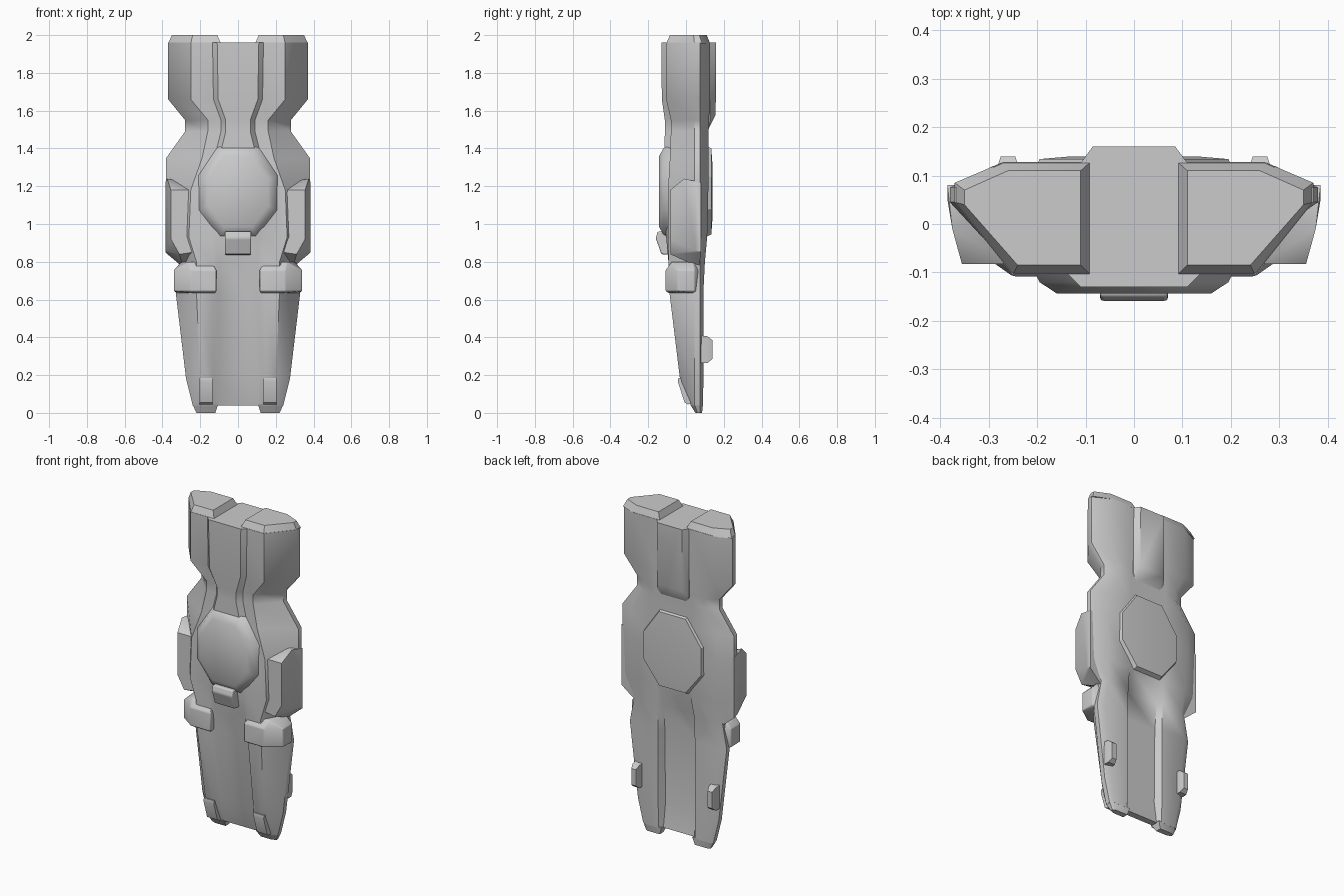
import bpy, bmesh, math


def finish(name, bm, mirror=False, bevel=0.0, angle=35):
    bmesh.ops.recalc_face_normals(bm, faces=bm.faces)
    me = bpy.data.meshes.new(name)
    bm.to_mesh(me)
    bm.free()
    ob = bpy.data.objects.new(name, me)
    bpy.context.collection.objects.link(ob)
    bpy.ops.object.select_all(action='DESELECT')
    bpy.context.view_layer.objects.active = ob
    ob.select_set(True)
    bpy.ops.object.shade_smooth_by_angle(angle=math.radians(angle))
    if mirror:
        ob.modifiers.new("Mirror", 'MIRROR')
    if bevel:
        b = ob.modifiers.new("Bevel", 'BEVEL')
        b.width, b.segments, b.limit_method = bevel, 4, 'ANGLE'
    return ob


def hull(name, pts, **kw):
    """Convex solid around a few points."""
    bm = bmesh.new()
    for p in pts:
        bm.verts.new(p)
    r = bmesh.ops.convex_hull(bm, input=bm.verts)
    loose = [v for v in bm.verts if not v.link_faces]
    bmesh.ops.delete(bm, geom=loose, context='VERTS')
    bmesh.ops.dissolve_limit(bm, angle_limit=0.01, verts=bm.verts, edges=bm.edges)
    return finish(name, bm, **kw)


def loft(name, rings, **kw):
    bm = bmesh.new()
    vs = [[bm.verts.new(p) for p in r] for r in rings]
    n = len(vs[0])
    for a, b in zip(vs, vs[1:]):
        for i in range(n):
            j = (i + 1) % n
            bm.faces.new((a[i], a[j], b[j], b[i]))
    bm.faces.new(vs[0])
    bm.faces.new(vs[-1])
    return finish(name, bm, **kw)


def section(z, cx, yc, yf, fx, w, bx, yb, ybc):
    """Closed cross-section: centre strip, front flank, side, back, back channel."""
    half = [(cx, yc), (cx + 0.025, yf), (fx, yf), (w, 0.045), (w, 0.075),
            (bx, yb), (0.125, yb), (0.105, ybc)]
    return ([(x, y, z) for x, y in half] +
            [(-x, y, z) for x, y in reversed(half)])


# Main body: z, centre width, centre y, front y, front width, side, back width, back y, channel y
rows = [
    (1.96, .110, -.130, -.105, .25, .37, .27, .128, .128),
    (1.66, .105, -.128, -.105, .25, .37, .27, .126, .126),
    (1.55, .065, -.112, -.080, .16, .28, .20, .122, .122),
    (1.49, .065, -.112, -.080, .16, .28, .20, .120, .120),
    (1.35, .100, -.115, -.085, .19, .38, .29, .120, .120),
    (1.18, .120, -.115, -.095, .25, .38, .29, .118, .118),
    (0.93, .110, -.105, -.095, .26, .37, .28, .112, .110),
    (0.80, .105, -.085, -.093, .22, .30, .26, .100, .070),
    (0.64, .105, -.055, -.088, .22, .33, .29, .092, .055),
    (0.18, .105, -.005, -.032, .20, .275, .24, .092, .050),
    (0.04, .105, .030, .025, .19, .24, .22, .090, .070),
]
loft("body", [section(*r) for r in rows], angle=40)

# Raised caps on top, either side of the centre slot
outer = [(.09, .128), (.27, .128), (.37, .085), (.37, .045), (.25, -.105), (.09, -.105)]
inner = [(.11, .11), (.26, .11), (.35, .07), (.35, .04), (.24, -.085), (.11, -.085)]
hull("top_cap", [(x, y, 1.955) for x, y in outer] + [(x, y, 2.0) for x, y in inner],
     mirror=True)

# Spine plate on the upper back
hull("back_spine", [(s * x, y, z) for s in (1, -1) for x, y, z in
     [(.11, .10, 1.96), (.11, .126, 1.96), (.085, .16, 1.96), (.11, .126, 1.54),
      (.085, .157, 1.58), (.085, .118, 1.50), (.11, .10, 1.54)]])

# Octagonal bosses on the chest and back
octagon = [(.09, 1.40), (.195, 1.25), (.195, 1.08), (.09, .945)]


def boss(name, layers, angle):
    cz = 1.17
    hull(name, [(sx * x * k, y, cz + (z - cz) * k) for k, y in layers
                for x, z in octagon for sx in (1, -1)], angle=angle)


boss("chest_boss", [(1.1, -.08), (1.0, -.120), (.82, -.143)], 60)
boss("back_boss", [(1.06, .105), (1.0, .134), (.7, .139)], 30)

# Latch block under the chest boss
latch = [(-.150, .96), (-.160, .925), (-.130, .84), (-.07, .835), (-.07, .96)]
hull("front_latch", [(s * .07, y, z) for y, z in latch for s in (1, -1)], bevel=.008)

# Side armour panels with a chamfered lower end
hull("side_panel", [(.355, -.083, 1.18), (.355, -.083, .92), (.31, -.083, .84),
                    (.385, .05, 1.22), (.385, .08, 1.22), (.385, .05, .86), (.385, .08, .85),
                    (.29, .07, .77), (.375, -.01, 1.24), (.26, -.083, 1.18),
                    (.26, .08, 1.22), (.24, -.083, .85), (.25, .07, .77)], mirror=True)

# Rounded knee pads
pad = [(.115, -.108), (.25, -.108), (.34, -.045), (.34, .045), (.30, .07), (.115, .03)]
hull("knee_pad", [(x, y, z) for x, y in pad for z in (.645, .755)] +
     [(.14, -.075, .80), (.26, -.075, .80), (.30, .04, .80), (.14, .03, .80),
      (.325, .045, .635), (.24, -.09, .635), (.12, -.09, .635)],
     mirror=True, bevel=.018, angle=60)

# Leg tips below the centre channel
hull("leg_tip", [(x, y, .045) for x, y in
     [(.105, .022), (.19, .022), (.241, .045), (.241, .075), (.22, .09), (.105, .09)]] +
     [(x, y, 0) for x, y in [(.12, .05), (.19, .05), (.22, .06), (.22, .075), (.205, .085), (.12, .085)]],
     mirror=True)

# Small plates on the toe fronts
hull("toe_plate", [(x, y, z) for x in (.135, .205) for y, z in
     [(-.040, .185), (-.043, .165), (-.008, .055), (.01, .045), (.03, .05), (.0, .185)]],
     mirror=True)

# Studs on the back of the legs
hull("rear_stud", [(x, .08, z) for x in (.235, .285) for z in (.265, .41)] +
     [(x, .115, z) for x in (.237, .283) for z in (.265, .405)] +
     [(x, .139, z) for x in (.245, .275) for z in (.285, .385)], mirror=True)
